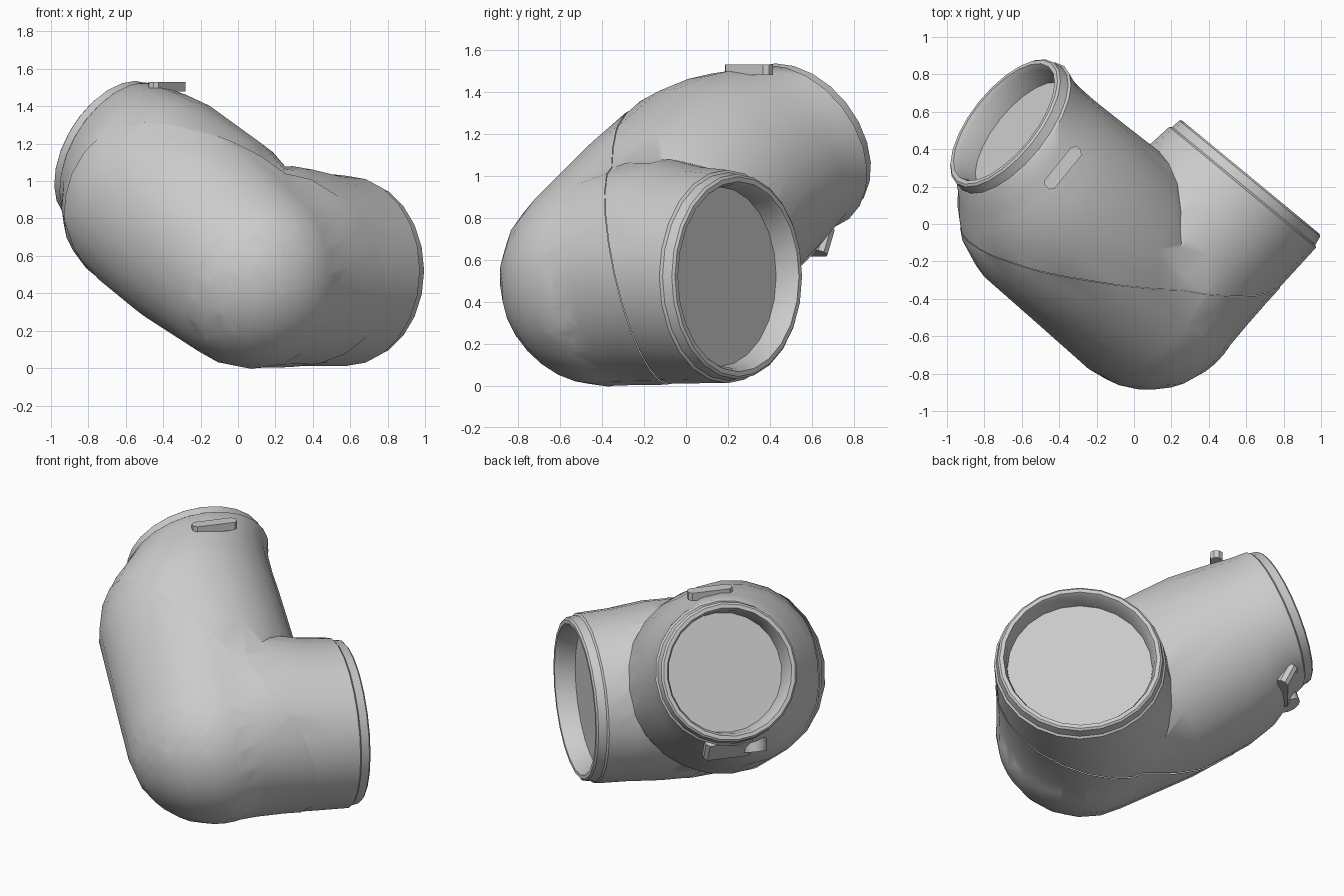
import bpy, bmesh, math
from mathutils import Vector, Matrix

if "Cube" in bpy.data.objects:
    bpy.data.objects.remove(bpy.data.objects["Cube"])

SIDES = 24
OUT = Vector((-0.77, 0.62, 0))    # horizontal run of the upper arm
ACROSS = Vector((0.62, 0.77, 0))  # horizontal, square to the upper arm
CORNER = Vector((0.08, -0.375, 0.51))

grey = bpy.data.materials.new("pipe_grey")
grey.diffuse_color = (0.6, 0.6, 0.6, 1)
grey.use_nodes = True
grey.node_tree.nodes["Principled BSDF"].inputs["Base Color"].default_value = (0.6, 0.6, 0.6, 1)


def add_object(name, bm):
    mesh = bpy.data.meshes.new(name)
    bmesh.ops.recalc_face_normals(bm, faces=bm.faces)
    bm.to_mesh(mesh)
    bm.free()
    mesh.materials.append(grey)
    obj = bpy.data.objects.new(name, mesh)
    bpy.context.collection.objects.link(obj)
    return obj


def smooth(obj, angle):
    bpy.ops.object.select_all(action="DESELECT")
    obj.select_set(True)
    bpy.context.view_layer.objects.active = obj
    bpy.ops.object.shade_smooth_by_angle(angle=math.radians(angle))


def loft(name, rings):
    """Skin a row of circles given as (centre, normal, radius)."""
    bm = bmesh.new()
    loops = []
    for centre, normal, radius in rings:
        n = normal.normalized()
        u = Vector((-n.y, n.x, 0)).normalized()
        v = n.cross(u)
        turns = [math.tau * i / SIDES for i in range(SIDES)]
        loops.append([bm.verts.new(centre + radius * (math.cos(t) * u + math.sin(t) * v)) for t in turns])
    for a, b in zip(loops, loops[1:]):
        for i in range(SIDES):
            j = (i + 1) % SIDES
            bm.faces.new((a[i], a[j], b[j], b[i]))
    bm.faces.new(loops[0])
    bm.faces.new(loops[-1])
    return add_object(name, bm)


def dome(normal, radius):
    """Round closed start of an arm at the corner."""
    n = normal.normalized()
    angles = [math.radians(a) for a in (88, 75, 60, 45, 30, 15)]
    return [(CORNER - n * radius * math.sin(a), n, radius * math.cos(a)) for a in angles]


def mouth(centre, normal, radius, depth):
    """Collar, lip and shallow closed recess at an open end."""
    n = normal.normalized()
    steps = [(-0.07, 0.02), (-0.06, 0.008), (-0.01, 0.0), (0, -0.012),
             (0, -0.035), (-0.03, -0.05), (-depth, -0.06)]
    return [(centre + n * d, n, radius + r) for d, r in steps]


# Lower arm, running level, fuller where it meets the inside of the bend
low_end = Vector((0.625, 0.25, 0.52))
low_dir = low_end - CORNER
low_rings = dome(low_dir, 0.505) + [(CORNER, low_dir, 0.505)]
for t, lean, lift, radius in [(0.25, 0.035, 0.03, 0.535), (0.45, 0.035, 0.03, 0.535), (0.7, 0.01, 0.01, 0.515)]:
    low_rings.append((CORNER.lerp(low_end, t) + Vector((-0.77, 0.635, 0)) * lean + Vector((0, 0, lift)),
                      low_dir, radius))
lower_arm = loft("lower_arm", low_rings + mouth(low_end, Vector((0.635, 0.77, 0)), 0.488, 0.12))

# Upper arm, rising and swelling, then drawing in to its mouth
up_dir = OUT + Vector((0, 0, 0.6))
up_rings = dome(up_dir, 0.51) + [(CORNER, up_dir, 0.51)]
for along, across, z, radius, rise in [(0.1, -0.175, 0.74, 0.56, 0.6), (0.45, -0.17, 0.945, 0.55, 0.58),
                                       (0.6, -0.14, 1.02, 0.52, 0.54), (0.69, -0.1, 1.07, 0.485, 0.51),
                                       (0.76, -0.055, 1.11, 0.45, 0.49)]:
    up_rings.append((OUT * along + ACROSS * across + Vector((0, 0, z)), OUT + Vector((0, 0, rise)), radius))
up_rings += mouth(Vector((-0.695, 0.545, 1.165)), OUT + Vector((0, 0, 0.47)), 0.415, 0.14)
elbow = loft("elbow_body", up_rings)

# Fuse the arms
union = elbow.modifiers.new("fuse", "BOOLEAN")
union.operation = "UNION"
union.solver = "EXACT"
union.object = lower_arm
bpy.context.view_layer.update()
fused = bpy.data.meshes.new_from_object(elbow.evaluated_get(bpy.context.evaluated_depsgraph_get()))
elbow.modifiers.clear()
bpy.data.objects.remove(lower_arm)

# Seam: the front shell stands very slightly proud of the back
bm = bmesh.new()
bm.from_mesh(fused)
bmesh.ops.remove_doubles(bm, verts=bm.verts, dist=0.0005)
seam_point, seam_normal = Vector((0, -0.02, 0)), Vector((0.23, 1, 0.265)).normalized()
cut = bmesh.ops.bisect_plane(bm, geom=bm.verts[:] + bm.edges[:] + bm.faces[:],
                             plane_co=seam_point, plane_no=seam_normal, dist=0.0001)
seam_edges = [e for e in cut["geom_cut"] if isinstance(e, bmesh.types.BMEdge)]
bmesh.ops.split_edges(bm, edges=seam_edges)
front = {v for f in bm.faces if (f.calc_center_median() - seam_point).dot(seam_normal) < 0 for v in f.verts}
bm.normal_update()
moves = [(v, v.normal.copy()) for v in front]
for v, n in moves:
    v.co += n * 0.004
bm.to_mesh(fused)
bm.free()
elbow.data = fused
fused.materials.clear()
fused.materials.append(grey)
for p in fused.polygons:
    p.material_index = 0
smooth(elbow, 40)


def bar(name, centre, size, tilt):
    """Chamfered block lying across the upper arm."""
    bm = bmesh.new()
    turn = Matrix.Rotation(math.atan2(ACROSS.y, ACROSS.x), 4, "Z") @ Matrix.Rotation(tilt, 4, "X")
    bmesh.ops.create_cube(bm, size=1, matrix=Matrix.Diagonal((*size, 1)))
    ends = [e for e in bm.edges if abs(e.verts[0].co.z - e.verts[1].co.z) > 0.01]
    bmesh.ops.bevel(bm, geom=ends, offset=0.02, segments=1, affect="EDGES")
    bmesh.ops.transform(bm, matrix=Matrix.Translation(centre) @ turn, verts=bm.verts)
    return add_object(name, bm)


# Latches above and below the upper mouth
bar("top_latch", (-0.38, 0.3, 1.505), (0.27, 0.07, 0.05), 0.0)
bar("bottom_latch", (-0.7, 0.57, 0.69), (0.29, 0.07, 0.13), math.radians(-25))

# Small round boss beside the lower latch
bm = bmesh.new()
aim = Vector((-0.3, 0.25, -0.9)).to_track_quat("Z", "Y").to_matrix().to_4x4()
bmesh.ops.create_cone(bm, cap_ends=True, segments=12, radius1=0.08, radius2=0.07, depth=0.1,
                      matrix=Matrix.Translation((-0.8, 0.44, 0.69)) @ aim)
smooth(add_object("bottom_boss", bm), 35)
